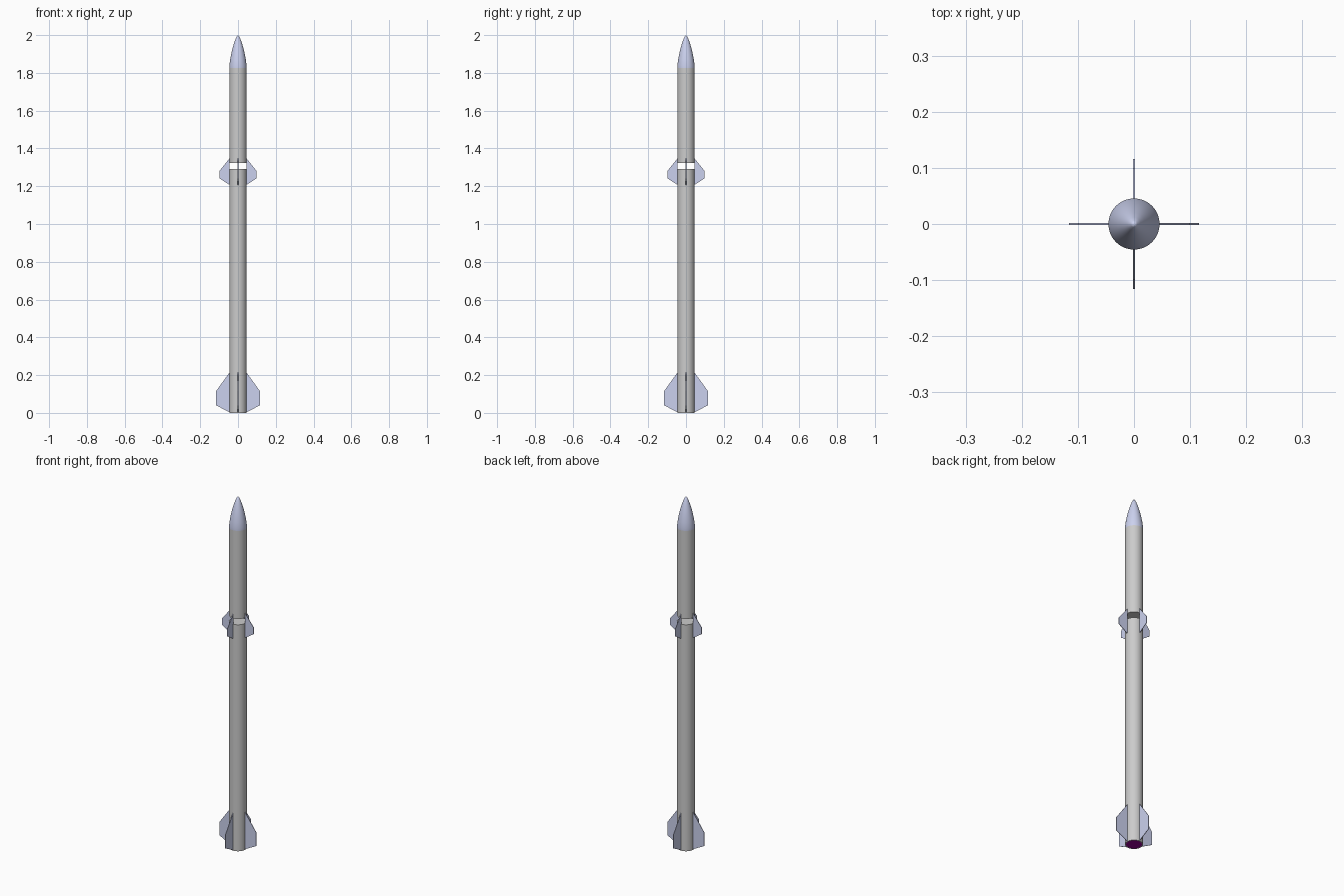
import bpy, bmesh, math
from mathutils import Matrix

if "Cube" in bpy.data.objects:
    bpy.data.objects.remove(bpy.data.objects["Cube"])

R = 0.0455      # body radius
SEG = 48


def material(name, rgb):
    m = bpy.data.materials.new(name)
    m.diffuse_color = (*rgb, 1.0)
    m.use_nodes = True
    m.node_tree.nodes["Principled BSDF"].inputs["Base Color"].default_value = m.diffuse_color
    return m


PALE_BLUE = material("pale_blue", (0.60, 0.64, 0.86))
PURPLE = material("purple", (0.30, 0.0, 0.30))


def finish(name, bm, mat=None, smooth=False):
    bmesh.ops.recalc_face_normals(bm, faces=bm.faces)
    mesh = bpy.data.meshes.new(name)
    bm.to_mesh(mesh)
    bm.free()
    obj = bpy.data.objects.new(name, mesh)
    bpy.context.collection.objects.link(obj)
    if mat:
        mesh.materials.append(mat)
    if smooth:
        bpy.ops.object.select_all(action='DESELECT')
        obj.select_set(True)
        bpy.context.view_layer.objects.active = obj
        bpy.ops.object.shade_smooth_by_angle(angle=math.radians(35))
    return obj


def lathe(name, profile, mat=None):
    """Spin an (r, z) profile round the z axis."""
    bm = bmesh.new()
    verts = [bm.verts.new((r, 0, z)) for r, z in profile]
    edges = [bm.edges.new(pair) for pair in zip(verts, verts[1:])]
    bmesh.ops.spin(bm, geom=verts + edges, cent=(0, 0, 0), axis=(0, 0, 1),
                   angle=2 * math.pi, steps=SEG)
    bmesh.ops.remove_doubles(bm, verts=bm.verts, dist=1e-5)
    return finish(name, bm, mat, smooth=True)


def fins(name, outline, thickness=0.003):
    """Four thin plates round the body from one (r, z) outline."""
    for i in range(4):
        bm = bmesh.new()
        face = bm.faces.new([bm.verts.new((r, -thickness / 2, z)) for r, z in outline])
        side = bmesh.ops.extrude_face_region(bm, geom=[face])["geom"]
        bmesh.ops.translate(bm, vec=(0, thickness, 0),
                            verts=[v for v in side if isinstance(v, bmesh.types.BMVert)])
        bm.transform(Matrix.Rotation(i * math.pi / 2, 4, 'Z'))
        finish(f"{name}_{i + 1}", bm, PALE_BLUE)


# Body tubes, with the narrow open gap between them
lathe("lower_body", [(0, 0.002), (R - 0.005, 0.002), (R - 0.005, 0), (R, 0), (R, 1.29), (0, 1.29)])
lathe("upper_body", [(0, 1.323), (R, 1.323), (R, 1.825), (0, 1.825)])

# Curved nose cone
lathe("nose_cone", [(0, 1.825), (R, 1.825), (R, 1.84), (0.0415, 1.87), (0.036, 1.90),
                    (0.029, 1.93), (0.020, 1.96), (0.012, 1.982), (0.006, 1.994), (0, 2.0)],
      PALE_BLUE)

# Exhaust disc in the tail
lathe("exhaust_disc", [(0, 0.0005), (R - 0.005, 0.0005), (R - 0.005, 0.003), (0, 0.003)], PURPLE)

# Tail fins and mid-body fins
fins("tail_fin", [(R - 0.001, 0.003), (0.116, 0.04), (0.116, 0.115), (R - 0.001, 0.215)])
fins("mid_fin", [(R - 0.001, 1.207), (0.099, 1.242), (0.099, 1.28), (R - 0.001, 1.348)])
